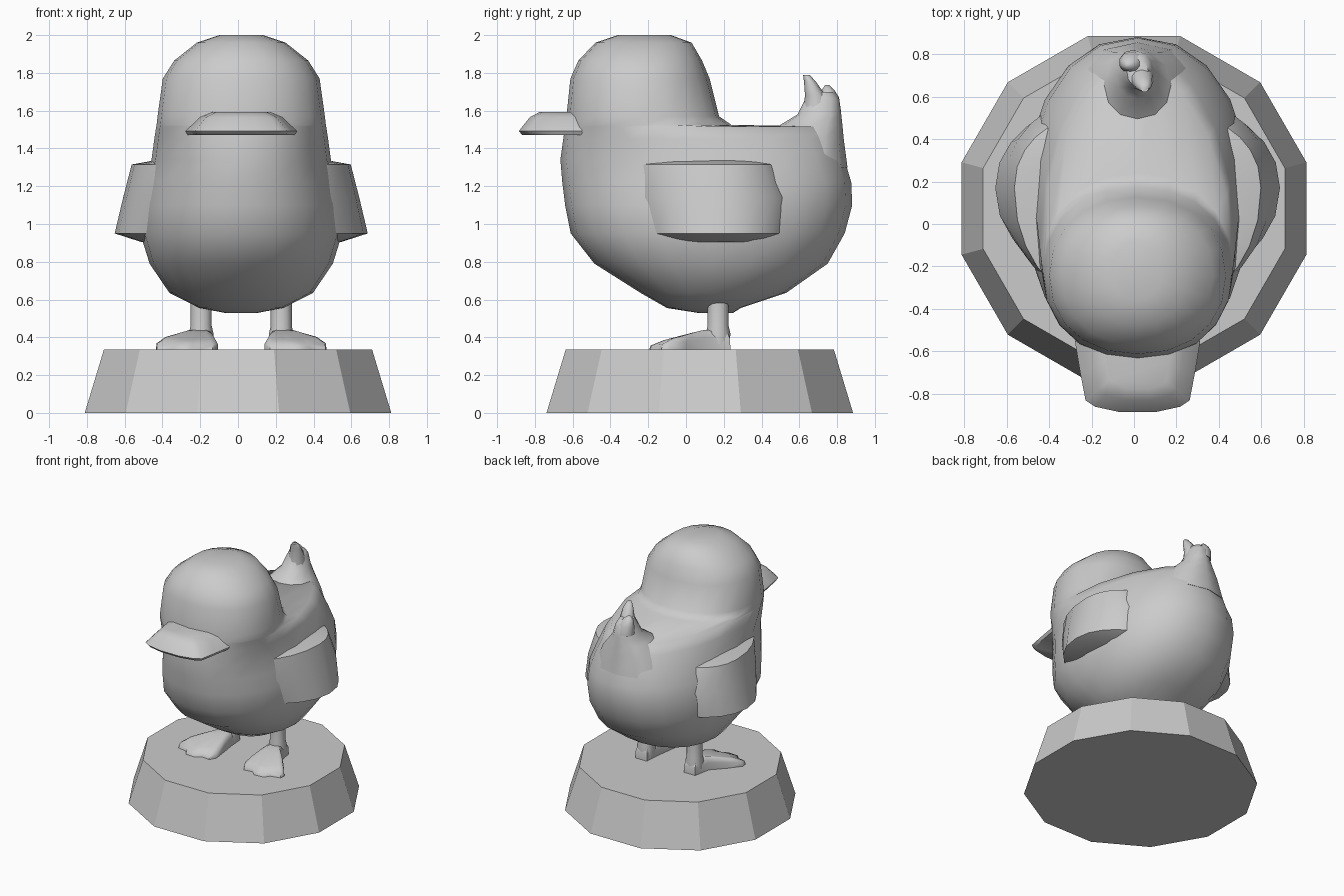
import bpy, bmesh
from math import sin, cos, pi, radians

CX = 0.017  # the bird stands slightly off the plinth centre


def loft(name, rings, smooth=50):
    """Skin a stack of equal-length point rings and cap both ends."""
    bm = bmesh.new()
    vs = [[bm.verts.new(p) for p in r] for r in rings]
    n = len(rings[0])
    for a, b in zip(vs, vs[1:]):
        for i in range(n):
            j = (i + 1) % n
            bm.faces.new((a[i], a[j], b[j], b[i]))
    bm.faces.new(vs[0][::-1])
    bm.faces.new(vs[-1])
    bmesh.ops.recalc_face_normals(bm, faces=bm.faces)
    me = bpy.data.meshes.new(name)
    bm.to_mesh(me)
    bm.free()
    ob = bpy.data.objects.new(name, me)
    bpy.context.collection.objects.link(ob)
    if smooth:
        bpy.ops.object.select_all(action='DESELECT')
        ob.select_set(True)
        bpy.context.view_layer.objects.active = ob
        bpy.ops.object.shade_smooth_by_angle(angle=radians(smooth))
    return ob


def spow(v, p):
    return (1 if v >= 0 else -1) * abs(v) ** p


def egg(z, yf, yb, hw, ym=None, pf=0.92, pb=0.92, cx=CX, n=20):
    """Horizontal egg ring: front y, back y, half width, y of widest point."""
    ym = (yf + yb) / 2 if ym is None else ym
    pts = []
    for i in range(n):
        a = 2 * pi * i / n
        s, c = sin(a), cos(a)
        p = pf if c > 0 else pb
        y = ym - (ym - yf) * spow(c, 0.92) if c > 0 else ym - (yb - ym) * spow(c, 0.92)
        pts.append((cx + hw * spow(s, p), y, z))
    return pts


# Plinth
bpy.ops.mesh.primitive_cone_add(vertices=12, radius1=0.84, radius2=0.735, depth=0.335,
                                location=(0, 0.073, 0.1675), rotation=(0, 0, radians(15)))
bpy.context.object.name = "plinth"

# Body and head in one skin
loft("body", [
    egg(0.53, 0.06, 0.25, 0.09),
    egg(0.555, -0.10, 0.29, 0.22),
    egg(0.635, -0.24, 0.53, 0.38),
    egg(0.79, -0.485, 0.75, 0.485),
    egg(0.95, -0.61, 0.84, 0.535),
    egg(1.10, -0.64, 0.88, 0.53),
    egg(1.22, -0.655, 0.875, 0.51),
    egg(1.34, -0.665, 0.84, 0.475, 0.02),
    egg(1.45, -0.65, 0.82, 0.46, -0.12, pb=1.1),
    egg(1.515, -0.64, 0.79, 0.45, -0.2, pb=1.4),
    egg(1.525, -0.637, 0.24, 0.448, -0.22),
    egg(1.57, -0.633, 0.175, 0.443),
    egg(1.77, -0.612, 0.125, 0.415),
    egg(1.865, -0.57, 0.085, 0.355),
    egg(1.96, -0.48, 0.03, 0.235),
    egg(2.0, -0.36, -0.08, 0.115),
], 60)

# Tail mound with curled feathers
loft("tail", [
    egg(1.30, 0.30, 0.855, 0.30, n=12),
    egg(1.45, 0.42, 0.835, 0.22, n=12),
    egg(1.525, 0.50, 0.828, 0.15, n=12),
    egg(1.58, 0.59, 0.822, 0.10, n=12),
    egg(1.66, 0.63, 0.812, 0.07, n=12),
    egg(1.70, 0.65, 0.78, 0.05, n=12),
], 60)
loft("tail_feather_front", [
    egg(1.60, 0.62, 0.77, 0.07, cx=0.03, n=10),
    egg(1.68, 0.63, 0.74, 0.055, cx=0.035, n=10),
    egg(1.75, 0.625, 0.69, 0.04, cx=0.045, n=10),
    egg(1.79, 0.62, 0.655, 0.018, cx=0.05, n=10),
], 60)
loft("tail_feather_back", [
    egg(1.60, 0.70, 0.82, 0.07, cx=0.0, n=10),
    egg(1.67, 0.71, 0.81, 0.06, cx=-0.01, n=10),
    egg(1.71, 0.72, 0.785, 0.04, cx=-0.02, n=10),
    egg(1.735, 0.735, 0.76, 0.015, cx=-0.025, n=10),
], 60)

# Bill
plan = [(0.295, -0.55), (0.27, -0.70), (0.245, -0.83), (0.20, -0.86), (0.085, -0.885)]
plan += [(-x, y) for x, y in reversed(plan)]
loft("bill", [[(CX + x * sx, -0.5 + (y + 0.5) * sy, z) for x, y in plan]
              for z, sx, sy in ((1.47, 0.96, 0.95), (1.492, 1, 1),
                                (1.565, 0.76, 0.85), (1.592, 0.55, 0.72))])

# Webbed foot outline relative to the leg axis, outer side is +x
foot = [(0.05, 0.235), (0.075, 0.1), (0.17, 0.0), (0.24, -0.09), (0.235, -0.13),
        (0.155, -0.15), (0.13, -0.19), (0.05, -0.195), (0.01, -0.16), (-0.06, -0.17),
        (-0.09, -0.12), (-0.075, 0.0), (-0.06, 0.1), (-0.05, 0.235)]


def foot_ring(s, k, lift):
    """Foot outline shrunk toward the ankle; rises from toe to heel."""
    pts = []
    for x, y in foot:
        x, y = x * k, 0.15 + (y - 0.15) * k
        t = min(1, max(0, (y + 0.2) / 0.3))
        pts.append((CX + s * (0.212 + x), y, 0.335 + lift * (0.035 + 0.07 * t)))
    return pts


# Wings, legs and feet on both sides
for side, s in (("left", -1), ("right", 1)):
    loft(side + "_wing", [
        egg(z, yf, yb, hw, 0.17, 1.7, 1.5, CX + s * 0.40)
        for z, yf, yb, hw in ((0.905, -0.10, 0.42, 0.13), (0.95, -0.22, 0.52, 0.27),
                              (1.14, -0.28, 0.54, 0.225), (1.315, -0.28, 0.46, 0.18),
                              (1.335, -0.20, 0.36, 0.07))], 40)
    loft(side + "_leg", [egg(z, 0.17 - r, 0.17 + r, r, cx=CX + s * 0.212, n=12)
                         for z, r in ((0.34, 0.06), (0.42, 0.065), (0.46, 0.056), (0.62, 0.056))])
    loft(side + "_foot", [foot_ring(s, 1, 0), foot_ring(s, 0.98, 0.55),
                          foot_ring(s, 0.78, 0.92), foot_ring(s, 0.35, 1.0)], 60)
